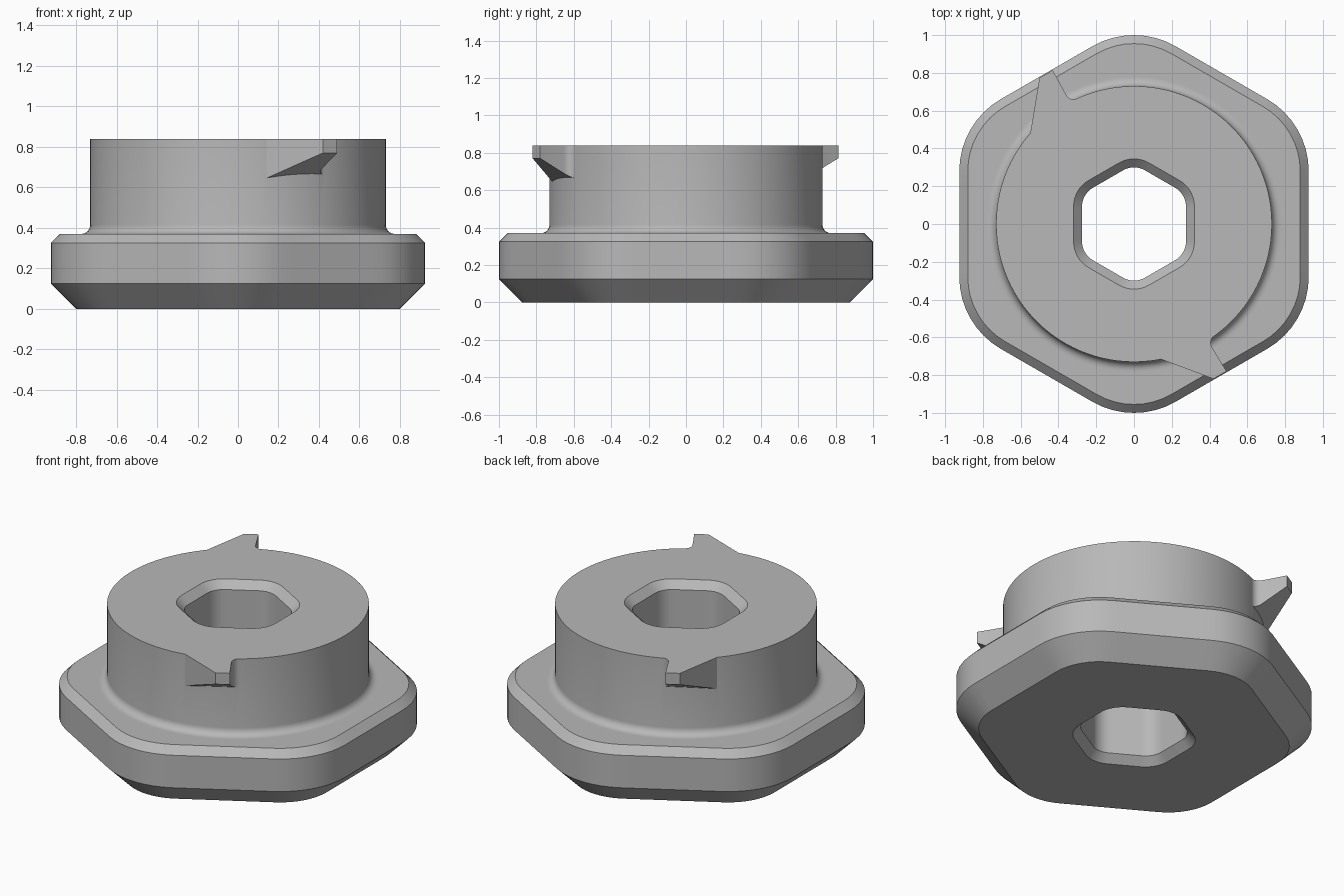
import bpy, bmesh
from math import sin, cos, pi, radians
from mathutils import Vector

if "Cube" in bpy.data.objects:
    bpy.data.objects.remove(bpy.data.objects["Cube"], do_unlink=True)

grey = bpy.data.materials.new("plain grey")
grey.use_nodes = True
grey.diffuse_color = (0.48, 0.48, 0.48, 1)
grey.node_tree.nodes["Principled BSDF"].inputs["Base Color"].default_value = grey.diffuse_color

ARC, FLAT = 8, 10   # steps per rounded corner and per straight side


def rounded_hex(apothem, radius):
    """Outline with flats facing +-x and rounded corners on +-y."""
    pts = []
    reach = (apothem - radius) / cos(pi / 6)
    for k in range(6):
        mid = pi / 6 + k * pi / 3
        centre = Vector((cos(mid), sin(mid))) * reach
        for i in range(ARC + 1):
            a = mid - pi / 6 + i * pi / 3 / ARC
            pts.append(centre + Vector((cos(a), sin(a))) * radius)
        a = mid + pi / 6
        nxt = Vector((cos(mid + pi / 3), sin(mid + pi / 3))) * reach
        for i in range(1, FLAT):
            pts.append(centre.lerp(nxt, i / FLAT) + Vector((cos(a), sin(a))) * radius)
    return pts


def circle(radius):
    return [p.normalized() * radius for p in rounded_hex(0.925, 0.44)]


def make_object(name, bm):
    bmesh.ops.recalc_face_normals(bm, faces=bm.faces[:])
    mesh = bpy.data.meshes.new(name)
    bm.to_mesh(mesh)
    bm.free()
    mesh.materials.append(grey)
    obj = bpy.data.objects.new(name, mesh)
    bpy.context.collection.objects.link(obj)
    return obj


def make_body():
    def base(inset):
        return rounded_hex(0.925 - inset, 0.44 - inset)

    def hole(inset):
        return rounded_hex(0.32 - inset, 0.16 - inset)

    # Chamfered base, fillet, collar, then down through the hex hole
    rings = [(base(0.125), 0), (base(0), 0.125), (base(0), 0.325),
             (base(0.045), 0.37), (circle(0.785), 0.37)]
    for i in range(7):
        a = i * pi / 12
        rings.append((circle(0.775 - 0.045 * sin(a)), 0.415 - 0.045 * cos(a)))
    rings += [(circle(0.73), 0.84), (hole(0), 0.84), (hole(0.045), 0.795),
              (hole(0.045), 0.045), (hole(0), 0)]
    bm = bmesh.new()
    loops = [[bm.verts.new((p.x, p.y, z)) for p in pts] for pts, z in rings]
    for r, low in enumerate(loops):
        high = loops[(r + 1) % len(loops)]
        for i in range(len(low)):
            j = (i + 1) % len(low)
            bm.faces.new((low[i], low[j], high[j], high[i]))
    return make_object("hex_collar", bm)


def make_tooth(name, mirrored):
    # Sloping flank, blunt tip, steep flank with a fillet into the collar
    pts = [(0.14, -0.66), (0.14, -0.715), (0.42, -0.82), (0.49, -0.78)]
    for i in range(7):
        a = radians(210 - 14 * i)
        pts.append((0.452 + 0.046 * cos(a), -0.629 + 0.046 * sin(a)))
    pts.append((0.38, -0.5))
    bm = bmesh.new()
    top, bottom = [], []
    for x, y in pts:
        reach = x * 0.5 - y * cos(pi / 6)
        z = 0.77 + (reach - 0.92) * 0.54     # sloping underside
        if mirrored:
            x, y = x * 0.5 + y * cos(pi / 6), x * cos(pi / 6) - y * 0.5
        top.append(bm.verts.new((x, y, 0.84)))
        bottom.append(bm.verts.new((x, y, z)))
    bm.faces.new(top)
    bm.faces.new(bottom[::-1])
    for i in range(len(pts)):
        j = (i + 1) % len(pts)
        bm.faces.new((top[i], bottom[i], bottom[j], top[j]))
    return make_object(name, bm)


body = make_body()
bpy.context.view_layer.objects.active = body

# Join both teeth to the collar
for name, mirrored in (("front_tooth", False), ("back_tooth", True)):
    tooth = make_tooth(name, mirrored)
    mod = body.modifiers.new(name, "BOOLEAN")
    mod.operation = "UNION"
    mod.solver = "EXACT"
    mod.object = tooth
    bpy.ops.object.modifier_apply(modifier=mod.name)
    bpy.data.objects.remove(tooth, do_unlink=True)

bpy.ops.object.select_all(action="DESELECT")
body.select_set(True)
bpy.ops.object.shade_smooth_by_angle(angle=radians(25))
